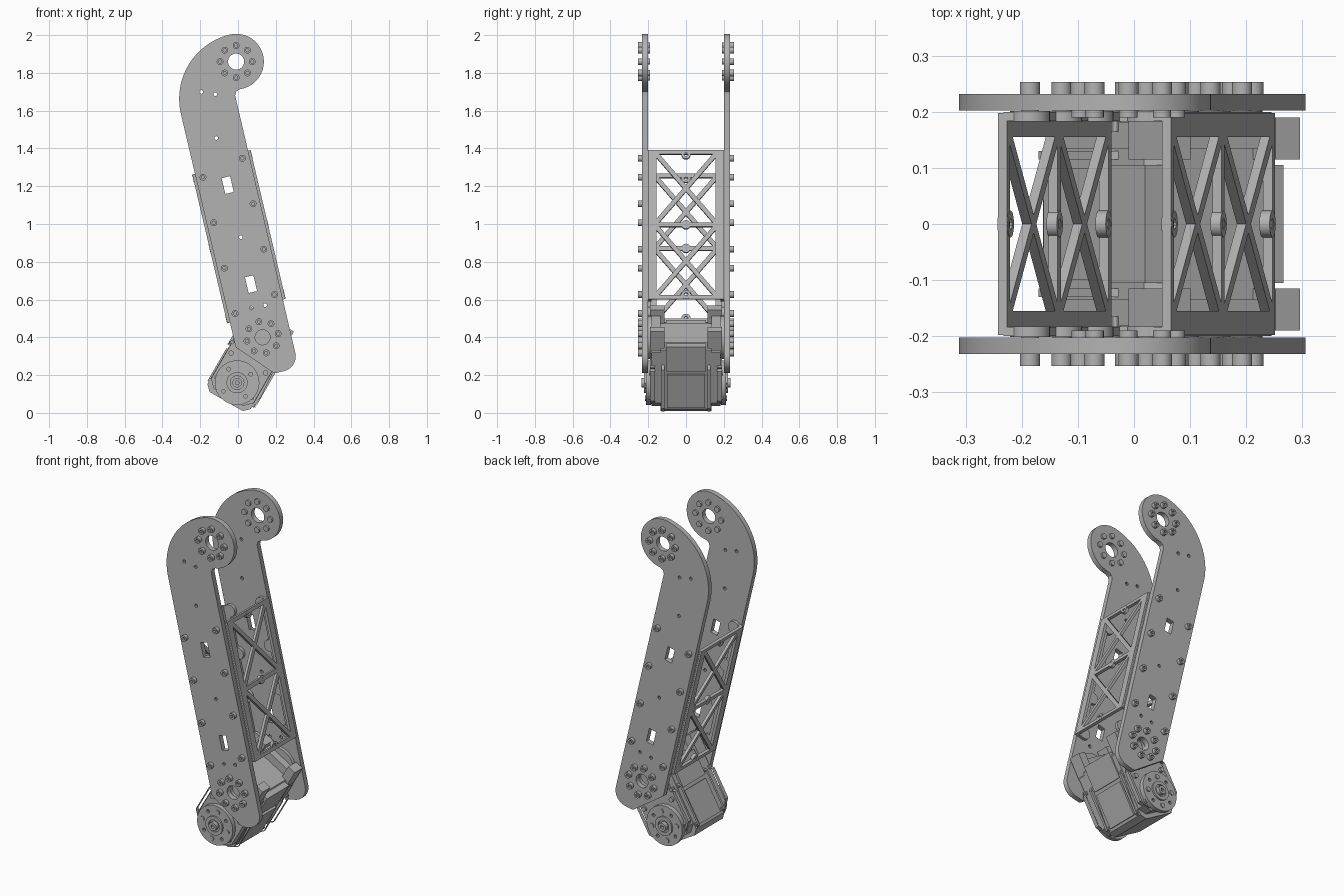
import bpy, bmesh
from math import sin, cos, pi, radians
from mathutils import Matrix, Vector

cube = bpy.data.objects.get("Cube")
if cube:
    bpy.data.objects.remove(cube)

GREY = (0.45, 0.45, 0.45, 1)
metal = bpy.data.materials.new("plain grey")
metal.use_nodes = True
metal.diffuse_color = GREY
metal.node_tree.nodes["Principled BSDF"].inputs["Base Color"].default_value = GREY


def frame(x, z, tilt):
    """Drawing plane facing the front, leaning left by tilt degrees."""
    c, s = cos(radians(tilt)), sin(radians(tilt))
    return Matrix(((c, -s, 0, x), (0, 0, -1, 0), (s, c, 0, z), (0, 0, 0, 1)))


def slab(name, loops, matrix, lo, hi):
    """Extrude closed outlines (inner ones become holes) from lo to hi."""
    cu = bpy.data.curves.new(name, 'CURVE')
    cu.dimensions, cu.fill_mode, cu.extrude = '2D', 'BOTH', (hi - lo) / 2
    for pts in loops:
        sp = cu.splines.new('POLY')
        sp.points.add(len(pts) - 1)
        for p, q in zip(sp.points, pts):
            p.co = (q[0], q[1], 0, 1)
        sp.use_cyclic_u = True
    tmp = bpy.data.objects.new(name + "_tmp", cu)
    bpy.context.scene.collection.objects.link(tmp)
    dg = bpy.context.evaluated_depsgraph_get()
    me = bpy.data.meshes.new_from_object(tmp.evaluated_get(dg))
    bpy.data.objects.remove(tmp)
    bm = bmesh.new()
    bm.from_mesh(me)
    bmesh.ops.remove_doubles(bm, verts=bm.verts, dist=0.00005)
    bmesh.ops.recalc_face_normals(bm, faces=bm.faces)
    bm.to_mesh(me)
    bm.free()
    me.transform(matrix @ Matrix.Translation((0, 0, (lo + hi) / 2)))
    me.materials.clear()
    me.materials.append(metal)
    for f in me.polygons:
        f.use_smooth = True
        f.material_index = 0
    me.set_sharp_from_angle(angle=radians(30))
    me.name = name
    ob = bpy.data.objects.new(name, me)
    bpy.context.scene.collection.objects.link(ob)
    return ob


def pair(name, loops, matrix, y0, y1):
    """The same slab on the front and on the back."""
    slab("front_" + name, loops, matrix, y0, y1)
    slab("back_" + name, loops, matrix, -y1, -y0)


def arc(x, y, r, a0, a1, n):
    return [(x + r * cos(radians(a0 + (a1 - a0) * i / n)),
             y + r * sin(radians(a0 + (a1 - a0) * i / n))) for i in range(n + 1)]


def circle(x, y, r, n=20):
    return arc(x, y, r, 0, 360, n)[:-1]


def rect(x0, y0, x1, y1):
    return [(x0, y0), (x1, y0), (x1, y1), (x0, y1)]


def cut_rect(w, y0, y1, c):
    """Rectangle with four chamfered corners."""
    return [(-w + c, y0), (w - c, y0), (w, y0 + c), (w, y1 - c),
            (w - c, y1), (-w + c, y1), (-w, y1 - c), (-w, y0 + c)]


def ring(x, y, r, n=8, turn=0):
    return [p for p in arc(x, y, r, turn, turn + 360, n)[:-1]]


leg = frame(0.13, 0.40, 13.24)
servo = frame(-0.005, 0.16, -30)
HEAD = (0.198, 1.453)
HALF = 0.15

# Bolt positions on the side plates
edge_bolts = {s: [(s * 0.113, (0.206 if s > 0 else 0.156) + 0.247 * i) for i in range(4)]
              for s in (-1, 1)}
head_bolts = ring(*HEAD, 0.085, turn=-13.24)
foot_bolts = ring(0, 0, 0.085)
bolts = edge_bolts[-1] + edge_bolts[1] + head_bolts + foot_bolts

# Side plates with hooked head and chamfered foot
outline = (arc(0.2, 1.25, 0.35, 180, 90, 20) + arc(*HEAD, 0.147, 88, -95, 30)
           + [(0.163, 1.299), (0.152, 1.28)]
           + arc(HALF - 0.08, -0.12, 0.08, 0, -90, 8)
           + arc(0.03, -0.17, 0.03, -90, -135, 3) + [(-HALF, -0.02)])
holes = [circle(*HEAD, 0.043), circle(0, 0, 0.04)]
holes += [circle(x, y, 0.01, 10) for x, y in
          [(-0.018, 1.339), (0.052, 1.31), (0.003, 1.083), (0.01, 0.542),
           (-0.023, 0.165), (0.052, 0.162)]]
holes += [rect(-0.018, v - 0.043, 0.028, v + 0.043) for v in (0.827, 0.288)]
pair("side_plate", [outline] + holes, leg, 0.202, 0.232)

# Bolts: socket heads outside, shaft ends inside
pair("bolt_heads", [c for x, y in bolts
                    for c in (circle(x, y, 0.018, 16), circle(x, y, 0.009, 6))],
     leg, 0.231, 0.253)
pair("bolt_shafts", [circle(x, y, 0.0165, 16) for x, y in bolts], leg, 0.19, 0.24)


def shrink(tri, d):
    """Inset a triangle by distance d."""
    a, b, c = (Vector(p) for p in tri)
    la, lb, lc = (b - c).length, (c - a).length, (a - b).length
    per = la + lb + lc
    mid = (a * la + b * lb + c * lc) / per
    area = abs((b - a).cross(c - a)) / 2
    k = 1 - d * per / (2 * area)
    return [tuple(mid + (p - mid) * k) for p in (a, b, c)]


# Truss covers: latticed web, two flanges and bolt lugs
web_frame = Matrix(leg)
for i, col in enumerate(((0, 1, 0), leg.col[1].xyz, leg.col[0].xyz)):
    web_frame.col[i].xyz = col

for s, side, v0, v1 in ((1, "left", 0.17, 0.98), (-1, "right", 0.115, 0.925)):
    mid = (v0 + v1) / 2
    loops = [rect(-0.198, v0, 0.198, v1)]
    for a, b in ((v0 + 0.01, mid), (mid, v1 - 0.01)):
        box = rect(-0.167, a, 0.167, b)
        for i in range(4):
            loops.append(shrink((box[i], box[(i + 1) % 4], (0, (a + b) / 2)), 0.012))
    lo, hi = sorted((s * 0.148, s * 0.165))
    slab(side + "_truss_web", loops, web_frame, lo, hi)
    lugs = [circle(0, v, 0.024, 16) for v in (v0 + 0.024, mid, v1 - 0.024)]
    lugs += [circle(0, v, 0.01, 10) for v in (v0 + 0.024, mid, v1 - 0.024)]
    slab(side + "_truss_lugs", lugs, web_frame, lo - 0.001, hi + 0.001)
    x0, x1 = sorted((s * 0.115, s * 0.155))
    pair(side + "_truss_flange", [rect(x0, v0, x1, v1)], leg, 0.184, 0.2)
    pair(side + "_flange_ears", [circle(x, y, 0.036, 20) for x, y in edge_bolts[s]],
         leg, 0.183, 0.201)

# Servo case: core, side shells, ribs and clips
slab("servo_core", [cut_rect(0.132, -0.115, 0.305, 0.03)], servo, -0.135, 0.135)
slab("servo_neck", [rect(-0.145, 0.15, 0.14, 0.3)], servo, -0.105, 0.105)
slab("servo_belly_panel", [rect(-0.14, -0.07, 0.145, 0.13)], servo, -0.1, 0.1)
pair("servo_shell", [cut_rect(0.13, -0.09, 0.3, 0.04)], servo, 0.13, 0.182)
corners = [(x, y) for x in (-0.13, 0.13) for y in (-0.062, 0.17)]
pair("servo_bracket", [cut_rect(0.15, -0.115, 0.21, 0.045)]
     + [circle(x, y, 0.011, 10) for x, y in corners], servo, 0.115, 0.13)
pair("servo_outer_bracket", [cut_rect(0.15, -0.07, 0.2, 0.045)]
     + [circle(x, y, 0.011, 10) for x, y in corners[1::2]], servo, 0.165, 0.19)
pair("servo_clip", [rect(-0.15, 0.25, -0.1, 0.385), rect(0.075, 0.25, 0.125, 0.385)],
     servo, 0.115, 0.19)
pair("servo_clip_bar", [rect(-0.12, 0.28, 0.1, 0.35)], servo, 0.135, 0.185)
pair("servo_screws", [circle(x, y, 0.014, 12) for x in (-0.105, 0.105)
                      for y in (-0.03, 0.12)], servo, 0.18, 0.196)

# Hubs that join the plates to the case
pair("plate_hub", [circle(0, 0, 0.115, 32), circle(0, 0, 0.04)], leg, 0.18, 0.2)

# Output horns with screws and centre boss
horn_bolts = ring(0, 0, 0.085, turn=17)
pair("horn_disc", [circle(0, 0, 0.118, 40)] + [circle(x, y, 0.01, 10) for x, y in horn_bolts],
     servo, 0.185, 0.212)
pair("horn_screws", [circle(x, y, 0.014, 12) for x, y in horn_bolts[::2]], servo, 0.2, 0.218)
pair("horn_collar", [circle(0, 0, 0.056, 28), circle(0, 0, 0.036, 24)], servo, 0.2, 0.222)
pair("horn_boss", [circle(0, 0, 0.025), circle(0, 0, 0.011, 6)], servo, 0.2, 0.236)
